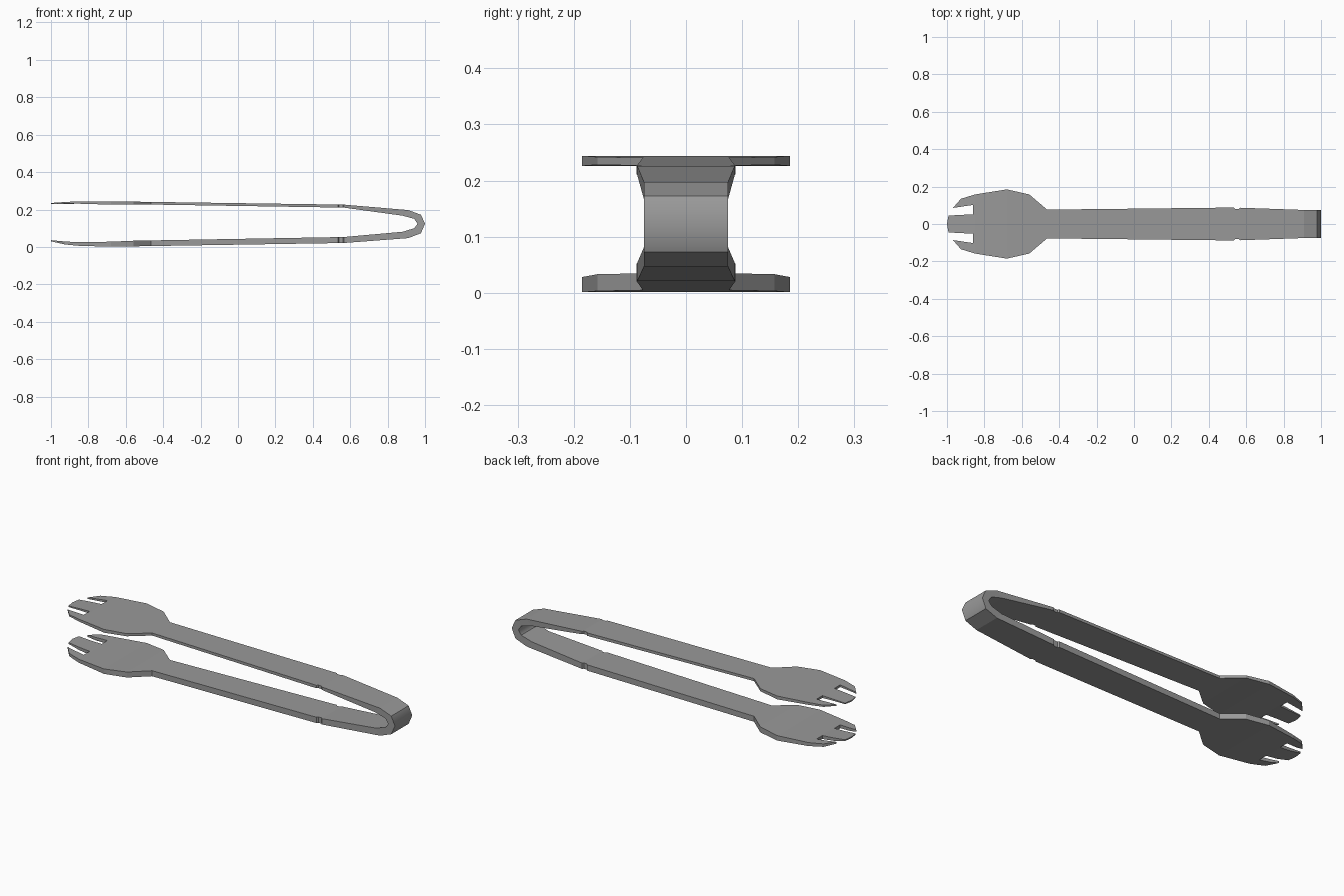
import bpy, bmesh

if "Cube" in bpy.data.objects:
    bpy.data.objects.remove(bpy.data.objects["Cube"])

steel = bpy.data.materials.new("grey_steel")
steel.use_nodes = True
GREY = (0.32, 0.32, 0.32, 1)
steel.diffuse_color = GREY
steel.node_tree.nodes["Principled BSDF"].inputs["Base Color"].default_value = GREY

END = 0.567  # where the straight arms meet the bent spring

# Plan outline of one arm: fork head, handle and the small side notch
SIDE = [(-0.86, 0.052), (-0.86, 0.102), (-0.968, 0.086), (-0.925, 0.135),
        (-0.85, 0.158), (-0.68, 0.185), (-0.56, 0.158), (-0.465, 0.077),
        (-0.17, 0.08), (0.535, 0.088), (0.541, 0.08), (0.561, 0.08), (END, 0.087)]
TIP = [(-0.992, -0.045), (-1.0, 0.0), (-0.992, 0.045)]
OUTLINE = TIP + SIDE + [(x, -y) for x, y in reversed(SIDE)]

# Arm thickness along its length: x, underside z, top z
UPPER = [(-1.0, 0.229, 0.235), (-0.925, 0.231, 0.240), (-0.85, 0.231, 0.244),
         (-0.68, 0.226, 0.244), (-0.56, 0.228, 0.242), (END, 0.210, 0.226)]
LOWER = [(-1.0, 0.030, 0.036), (-0.925, 0.013, 0.029), (-0.85, 0.006, 0.025),
         (-0.68, 0.001, 0.028), (-0.56, 0.003, 0.033), (END, 0.021, 0.053)]

# Bent spring sections: outer x, z, inner x, z, half width
BEND = [(END, 0.226, END, 0.210, 0.087), (0.91, 0.197, 0.88, 0.167, 0.075),
        (0.978, 0.172, 0.942, 0.15, 0.075), (1.0, 0.124, 0.96, 0.124, 0.075),
        (0.978, 0.073, 0.942, 0.10, 0.075), (0.91, 0.047, 0.88, 0.081, 0.075),
        (END, 0.021, END, 0.053, 0.087)]


def height(profile, x, col):
    """Interpolate a profile column at x."""
    for a, b in zip(profile, profile[1:]):
        if x <= b[0] + 1e-5:
            t = max(0.0, (x - a[0]) / (b[0] - a[0]))
            return a[col] + t * (b[col] - a[col])
    return profile[-1][col]


def add_arm(bm, profile):
    """Cut the outline at each station and give it thickness."""
    part = bmesh.new()
    part.faces.new([part.verts.new((x, y, 0)) for x, y in OUTLINE])
    cuts = [s[0] for s in profile[1:-1]] + [-0.86, -0.465, -0.17]
    for x in cuts:
        bmesh.ops.bisect_plane(part, geom=part.verts[:] + part.edges[:] + part.faces[:],
                               plane_co=(x, 0, 0), plane_no=(1, 0, 0), dist=1e-5)
    ext = bmesh.ops.extrude_face_region(part, geom=part.faces[:], use_keep_orig=True)
    top = {v for v in ext["geom"] if isinstance(v, bmesh.types.BMVert)}
    for v in part.verts:
        v.co.z = height(profile, v.co.x, 2 if v in top else 1)
    # Leave the end open so that it welds to the spring
    caps = [f for f in part.faces if all(abs(v.co.x - END) < 1e-4 for v in f.verts)]
    bmesh.ops.delete(part, geom=caps, context="FACES_ONLY")
    temp = bpy.data.meshes.new("arm_temp")
    part.to_mesh(temp)
    part.free()
    bm.from_mesh(temp)
    bpy.data.meshes.remove(temp)


bm = bmesh.new()
add_arm(bm, UPPER)
add_arm(bm, LOWER)

# Spring bend joining both arms
rings = []
for ox, oz, ix, iz, w in BEND:
    rings.append([bm.verts.new(c) for c in
                  ((ox, -w, oz), (ox, w, oz), (ix, w, iz), (ix, -w, iz))])
for n, (a, b) in enumerate(zip(rings, rings[1:])):
    for k in range(4):
        j = (k + 1) % 4
        f = bm.faces.new((a[k], a[j], b[j], b[k]))
        f.smooth = k in (0, 2) and n in (2, 3)

bmesh.ops.remove_doubles(bm, verts=bm.verts[:], dist=1e-4)
bmesh.ops.recalc_face_normals(bm, faces=bm.faces[:])

mesh = bpy.data.meshes.new("serving_tongs")
bm.to_mesh(mesh)
bm.free()
mesh.materials.append(steel)
tongs = bpy.data.objects.new("serving_tongs", mesh)
bpy.context.collection.objects.link(tongs)
